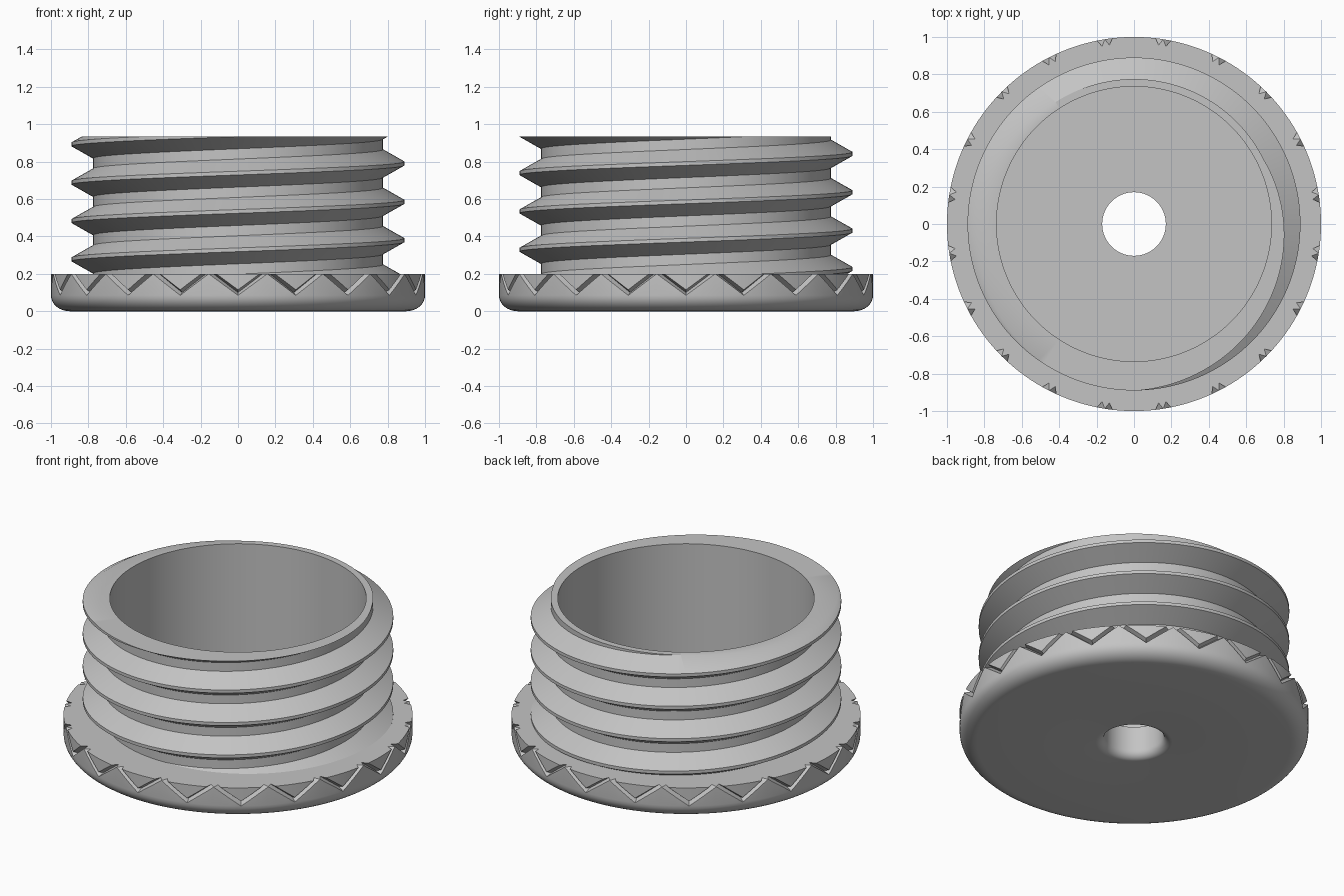
import bpy, bmesh, math

cube = bpy.data.objects.get("Cube")
if cube:
    bpy.data.objects.remove(cube)

grey = bpy.data.materials.new("plain grey")
grey.use_nodes = True
color = (0.55, 0.55, 0.55, 1)
grey.diffuse_color = color
grey.node_tree.nodes["Principled BSDF"].inputs["Base Color"].default_value = color

FLANGE_TOP, BODY_TOP = 0.2, 0.935
HOLE, BORE, ROOT, CREST, PITCH = 0.17, 0.735, 0.775, 0.89, 0.205


def skin(bm, columns, closed_rows=False):
    """Join columns of (angle, [(radius, height), ...]) with quads."""
    grid = [[bm.verts.new((r * math.cos(a), r * math.sin(a), z)) for r, z in rows]
            for a, rows in columns]
    for left, right in zip(grid, grid[1:]):
        count = len(left) if closed_rows else len(left) - 1
        for i in range(count):
            j = (i + 1) % len(left)
            bm.faces.new((left[i], right[i], right[j], left[j]))
    bmesh.ops.remove_doubles(bm, verts=bm.verts, dist=0.0002)


def finish(bm, name):
    bmesh.ops.recalc_face_normals(bm, faces=bm.faces)
    mesh = bpy.data.meshes.new(name)
    bm.to_mesh(mesh)
    bm.free()
    mesh.materials.append(grey)
    obj = bpy.data.objects.new(name, mesh)
    bpy.context.collection.objects.link(obj)
    bpy.ops.object.select_all(action="DESELECT")
    obj.select_set(True)
    bpy.context.view_layer.objects.active = obj
    bpy.ops.object.shade_smooth_by_angle(angle=math.radians(30))


# Flange: rounded disc with a centre hole and a zigzag V-groove around the rim
TEETH, VALLEY, GROOVE, DEPTH = 20, 0.085, 0.03, 0.035


def flange_section(t):
    """Section at t: 0 in a groove valley, 1 at a groove peak."""
    low = VALLEY + (FLANGE_TOP - VALLEY) * t
    middle = min(low + GROOVE / 2, FLANGE_TOP)
    inset = DEPTH * (middle - low) / (GROOVE / 2)
    high = min(low + GROOVE, FLANGE_TOP)
    high_inset = DEPTH * max(0, low + GROOVE - FLANGE_TOP) / (GROOVE / 2)
    arc = [math.pi / 2 * i / 8 for i in range(9)]
    rows = [(HOLE, FLANGE_TOP)]
    rows += [(HOLE + 0.05 * (1 - math.cos(a)), 0.05 * (1 - math.sin(a))) for a in arc]
    rows += [(0.9 + 0.1 * math.sin(a), VALLEY * (1 - math.cos(a))) for a in arc]
    rows += [(1, low), (1 - inset, middle), (1 - min(inset, high_inset), high)]
    rows += [(1 - min(inset, high_inset), FLANGE_TOP), (BORE, FLANGE_TOP)]
    return rows


# Sample the slope where the groove runs out through the top face
span = FLANGE_TOP - VALLEY
steps = [0, 0.25, 0.5, 1 - GROOVE / span, 1 - GROOVE / span / 2]
steps = steps + [1] + [2 - s for s in reversed(steps[1:])]
columns = []
for tooth in range(TEETH):
    for s in steps:
        angle = -math.pi / 2 + (tooth + s / 2) * math.tau / TEETH
        columns.append((angle, flange_section(1 - abs(1 - s))))
columns.append(columns[0])
bm = bmesh.new()
skin(bm, columns, closed_rows=True)
bmesh.ops.dissolve_degenerate(bm, edges=bm.edges, dist=0.0002)
finish(bm, "flange")

# Threaded body: helical ridge cut flat at both ends
thread = [(CREST, -0.01), (CREST, 0.01), (ROOT, 0.075), (ROOT, 0.13)]
SEGMENTS = 144
columns = []
for i in range(SEGMENTS + 1):
    turn = i / SEGMENTS
    rows = [(r, 0.79 + (k + turn) * PITCH + z) for k in range(-4, 2) for r, z in thread]
    columns.append((math.tau * turn, rows))
bm = bmesh.new()
skin(bm, columns)
for height, direction in ((FLANGE_TOP - 0.01, -1), (BODY_TOP, 1)):
    bmesh.ops.bisect_plane(bm, geom=bm.verts[:] + bm.edges[:] + bm.faces[:], dist=0.0001,
                           plane_co=(0, 0, height), plane_no=(0, 0, direction),
                           clear_outer=True)
bmesh.ops.remove_doubles(bm, verts=bm.verts, dist=0.0002)

# Rim and bore: carry the top edge inward, then down to the floor
edges = [e for e in bm.edges if e.is_boundary
         and all(abs(v.co.z - BODY_TOP) < 0.001 for v in e.verts)]
for height in (BODY_TOP, FLANGE_TOP):
    made = bmesh.ops.extrude_edge_only(bm, edges=edges)["geom"]
    edges = [g for g in made if isinstance(g, bmesh.types.BMEdge)
             and all(v in made for v in g.verts) and g.is_boundary]
    for v in (g for g in made if isinstance(g, bmesh.types.BMVert)):
        scale = BORE / math.hypot(v.co.x, v.co.y)
        v.co = (v.co.x * scale, v.co.y * scale, height)
finish(bm, "threaded_body")
